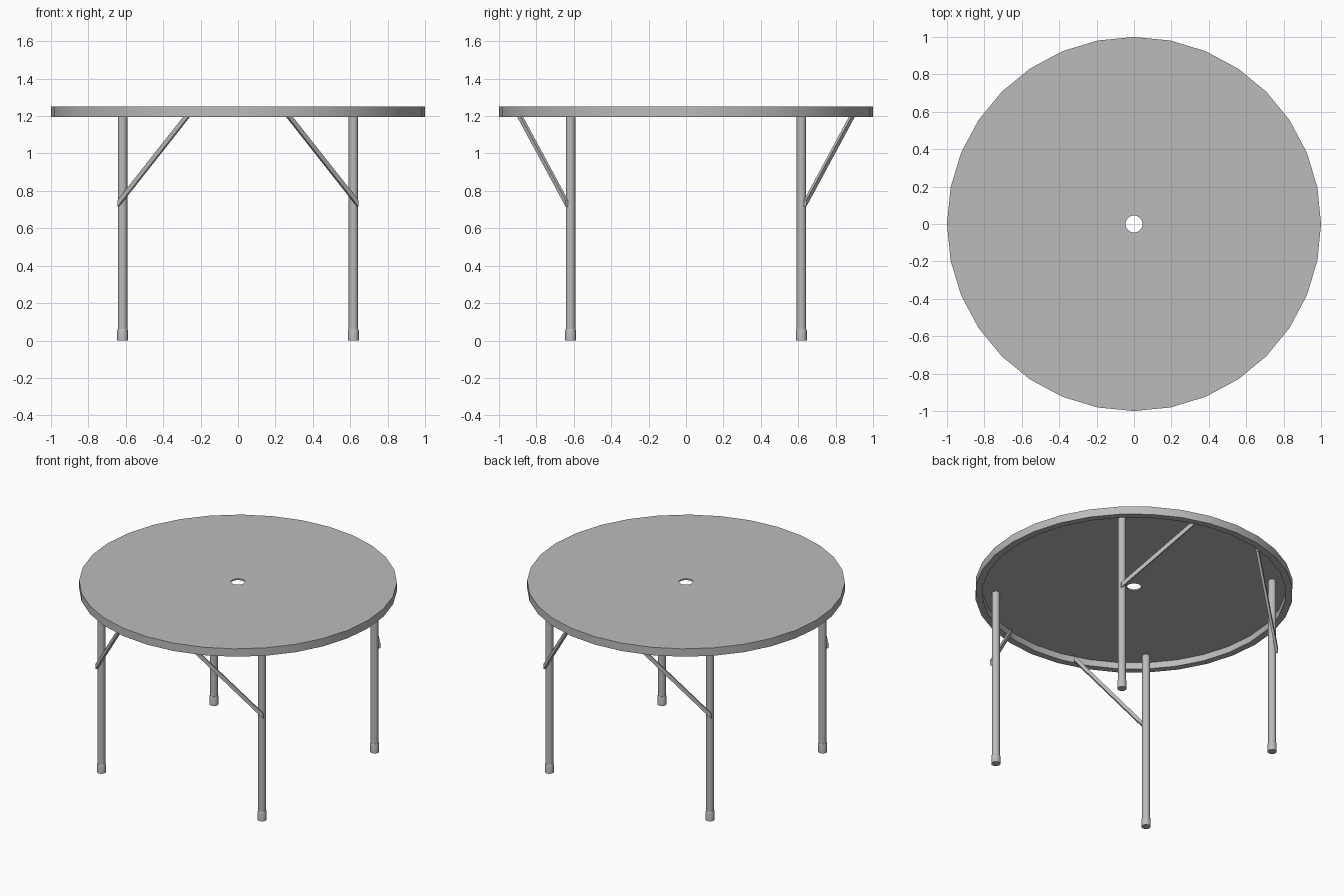
import bpy
import bmesh
import math
from mathutils import Vector

cube = bpy.data.objects.get("Cube")
if cube:
    bpy.data.objects.remove(cube)

# One grey material for the whole table
grey = bpy.data.materials.new("light_grey")
grey.use_nodes = True
colour = (0.5, 0.5, 0.5, 1)
grey.diffuse_color = colour
grey.node_tree.nodes["Principled BSDF"].inputs["Base Color"].default_value = colour


def finish(name, bm):
    bmesh.ops.recalc_face_normals(bm, faces=bm.faces)
    mesh = bpy.data.meshes.new(name)
    bm.to_mesh(mesh)
    bm.free()
    mesh.materials.append(grey)
    obj = bpy.data.objects.new(name, mesh)
    bpy.context.collection.objects.link(obj)
    return obj


def lathe(name, profile, sides, closed=False, centre=(0, 0)):
    """Turn a (radius, height) profile around a vertical axis."""
    bm = bmesh.new()
    rings = []
    for r, z in profile:
        angles = [math.tau * i / sides for i in range(sides)]
        rings.append([bm.verts.new((centre[0] + r * math.cos(a),
                                    centre[1] + r * math.sin(a), z)) for a in angles])
    pairs = list(zip(rings, rings[1:]))
    if closed:
        pairs.append((rings[-1], rings[0]))
    else:
        bm.faces.new(rings[0])
        bm.faces.new(rings[-1])
    for low, high in pairs:
        for i in range(sides):
            j = (i + 1) % sides
            bm.faces.new((low[i], low[j], high[j], high[i]))
    return finish(name, bm)


def smooth(obj, degrees):
    bpy.ops.object.select_all(action="DESELECT")
    obj.select_set(True)
    bpy.context.view_layer.objects.active = obj
    bpy.ops.object.shade_smooth_by_angle(angle=math.radians(degrees))


def strut(name, start, end, width, height):
    """Slanted flat bar with upright ends."""
    start, end = Vector(start), Vector(end)
    run = end - start
    side = Vector((-run.y, run.x, 0)).normalized() * width / 2
    up = Vector((0, 0, height / 2))
    bm = bmesh.new()
    ends = [[bm.verts.new(p + side * s + up * u)
             for s, u in ((-1, -1), (1, -1), (1, 1), (-1, 1))] for p in (start, end)]
    for ring in ends:
        bm.faces.new(ring)
    for i in range(4):
        j = (i + 1) % 4
        bm.faces.new((ends[0][i], ends[0][j], ends[1][j], ends[1][i]))
    return finish(name, bm)


# Round top with a centre hole and a lip around a recessed underside
top = lathe("table_top", [(0.045, 1.25), (1, 1.25), (1, 1.195),
                          (0.955, 1.195), (0.955, 1.24), (0.045, 1.24)], 32, closed=True)
smooth(top, 40)

# Four legs, each with a foot cap and a slanted brace
for x_name, sx in (("left", 1), ("right", -1)):
    for y_name, sy in (("front", -1), ("back", 1)):
        label = y_name + "_" + x_name
        place = (0.617 * sx, 0.617 * sy)
        leg = lathe(label + "_leg", [(0.025, 0.03), (0.025, 1.24)], 16, centre=place)
        foot = lathe(label + "_foot", [(0.029, 0), (0.029, 0.053), (0.026, 0.062)], 16,
                     centre=place)
        smooth(leg, 40)
        smooth(foot, 30)
        strut(label + "_brace", (0.64 * sx, 0.637 * sy, 0.733),
              (0.26 * sx, 0.897 * sy, 1.215), 0.016, 0.035)
